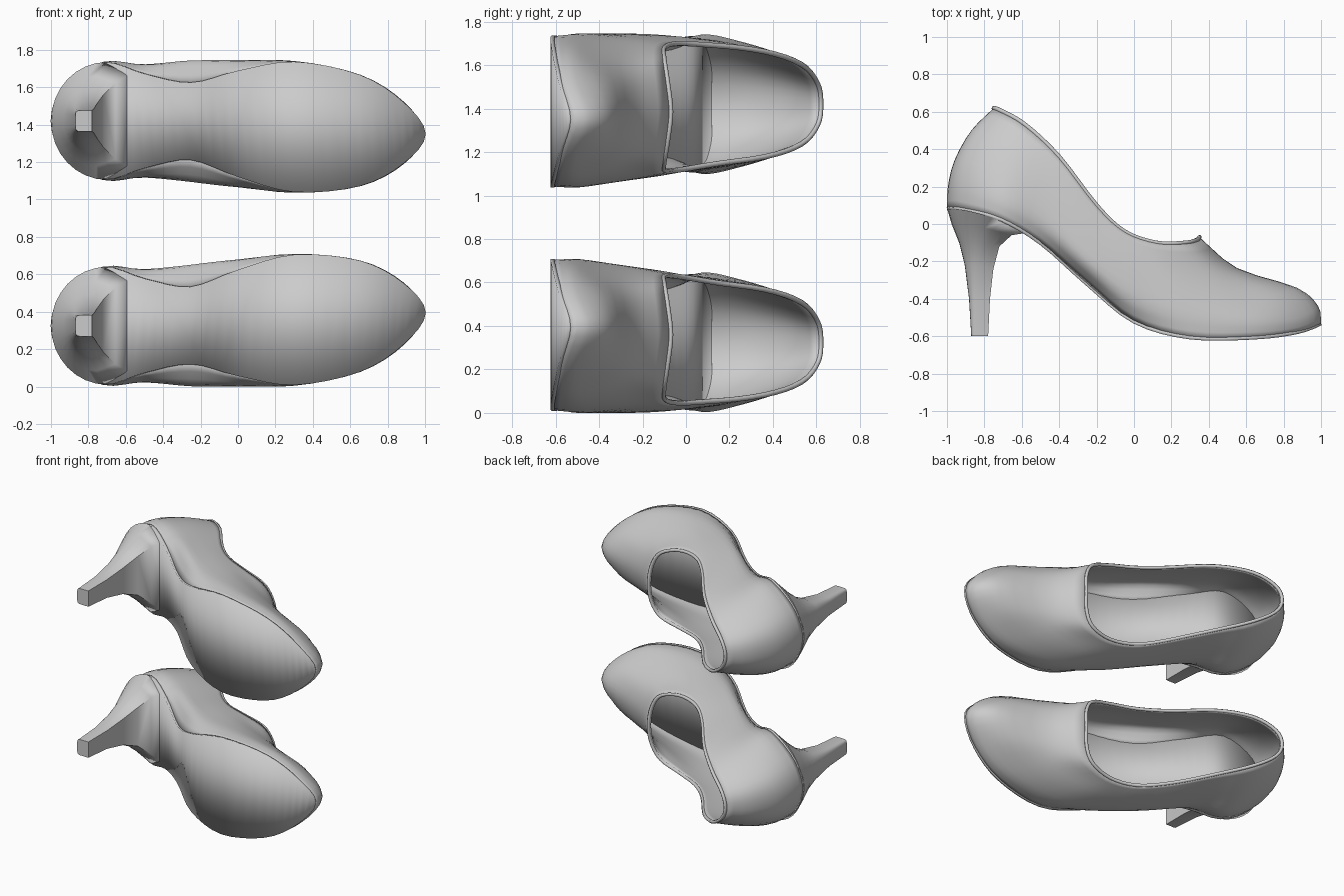
import bpy, math
from mathutils import Vector

if "Cube" in bpy.data.objects:
    bpy.data.objects.remove(bpy.data.objects["Cube"])

MID = 0.8725      # mirror plane between the two shoes
N = 72            # points around each loop
STEPS = 4         # subdivisions between key points

# Half loops from heel back to toe tip: (x, y, half width)
SOLE = [(-1, .085, 0), (-.93, .083, .19), (-.72, .03, .31), (-.5, -.1, .25), (-.25, -.32, .205),
        (0, -.52, .28), (.3, -.605, .345), (.65, -.605, .295), (.88, -.575, .165), (1, -.53, 0)]
LOW = [(-.995, .2, 0), (-.93, .2, .18), (-.72, .13, .315), (-.5, .0, .3), (-.25, -.23, .315),
       (0, -.42, .335), (.3, -.5, .352), (.65, -.52, .295), (.88, -.5, .165), (.985, -.44, 0)]
MIDDLE = [(-.96, .34, 0), (-.9, .34, .16), (-.7, .27, .28), (-.47, .13, .295), (-.23, -.12, .32),
          (0, -.28, .335), (.25, -.36, .33), (.58, -.41, .26), (.79, -.37, .145), (.87, -.34, 0)]
HIGH = [(-.87, .5, 0), (-.82, .49, .13), (-.65, .4, .24), (-.43, .25, .275), (-.21, 0, .305),
        (-.02, -.15, .32), (.18, -.22, .305), (.41, -.25, .225), (.51, -.24, .125), (.55, -.235, 0)]
RIM = [(-.75, .62, 0), (-.71, .605, .1), (-.58, .53, .19), (-.4, .36, .25), (-.2, .1, .285),
       (-.05, -.04, .3), (.12, -.1, .29), (.27, -.1, .24), (.335, -.085, .14), (.35, -.07, 0)]


def catmull(a, b, c, d, t):
    return 0.5 * (2 * b + (c - a) * t + (2 * a - 5 * b + 4 * c - d) * t * t
                  + (3 * b - a - 3 * c + d) * t ** 3)


def place(v):
    """Half width to local z, following the curved centre line of the foot."""
    centre = min(1.42, 1.405 - 0.055 * v.x)
    return Vector((v.x, v.y, v.z + centre - MID))


def loop(half):
    """Closed smooth loop from a half outline."""
    keys = [Vector(p) for p in half]
    keys += [Vector((p[0], p[1], -p[2])) for p in half[-2:0:-1]]
    n = len(keys)
    return [catmull(keys[i - 1], keys[i], keys[(i + 1) % n], keys[(i + 2) % n], s / STEPS)
            for i in range(n) for s in range(STEPS)]


def finish(name, data):
    """Link the part, shade it and mirror it to the second shoe."""
    ob = bpy.data.objects.new(name, data)
    ob.location.z = MID
    bpy.context.collection.objects.link(ob)
    if ob.type == 'MESH':
        bpy.ops.object.select_all(action='DESELECT')
        ob.select_set(True)
        bpy.context.view_layer.objects.active = ob
        bpy.ops.object.shade_smooth_by_angle(angle=math.radians(40))
    m = ob.modifiers.new("pair", 'MIRROR')
    m.use_axis = (False, False, True)
    m.use_mirror_merge = False
    return ob


def mesh_part(name, verts, faces, thickness=0, offset=-1):
    me = bpy.data.meshes.new(name)
    me.from_pydata(verts, [], faces)
    ob = finish(name, me)
    if thickness:
        s = ob.modifiers.new("thickness", 'SOLIDIFY')
        s.thickness = thickness
        s.offset = offset
    return ob


def bridge(rows, n):
    return [(r * n + i, r * n + (i + 1) % n, (r + 1) * n + (i + 1) % n, (r + 1) * n + i)
            for r in range(rows - 1) for i in range(n)]


def strip_part(name, pts, thickness):
    """Plate made of strips running across the loop."""
    faces = []
    for i in range(N // 2):
        quad = [i, i + 1, (N - i - 1) % N, (N - i) % N]
        faces.append(list(dict.fromkeys(quad)))
    return mesh_part(name, [place(p) for p in pts], faces, thickness, 0)


# Upper shell lofted from sole edge to opening
loops = [loop(h) for h in (SOLE, LOW, MIDDLE, HIGH, RIM)]
ext = ([[2 * a - b for a, b in zip(loops[0], loops[1])]] + loops
       + [[2 * a - b for a, b in zip(loops[-1], loops[-2])]])
rows = [[catmull(*(ext[r + k][i] for k in range(4)), s / 3) for i in range(N)]
        for r in range(4) for s in range(3)] + [loops[-1]]
mesh_part("shoe_upper", [place(p) for r in rows for p in r], bridge(len(rows), N), 0.018)

# Outsole and footbed
strip_part("outsole", [Vector((p.x, p.y - .003, p.z * 1.01)) for p in loops[0]], 0.018)
strip_part("footbed", [a.lerp(b, .25) * .985 for a, b in zip(loops[0], loops[1])], 0.01)

# Rolled binding around the opening
cu = bpy.data.curves.new("opening_binding", 'CURVE')
cu.dimensions = '3D'
cu.bevel_depth = 0.012
cu.bevel_resolution = 1
sp = cu.splines.new('POLY')
sp.points.add(N - 1)
for pt, p in zip(sp.points, loops[-1]):
    pt.co = (*place(Vector((p.x, p.y, p.z * .97))), 1)
sp.use_cyclic_u = True
finish("opening_binding", cu)

# Heel: D-shaped sections (back y, front y, back x, front x, half width, breast half width, roundness)
SECTIONS = [(.085, -.045, -1, -.56, .315, .26, 2), (.0, -.06, -.975, -.655, .24, .205, 2),
            (-.1, -.12, -.935, -.72, .165, .14, 2.2), (-.22, -.24, -.905, -.752, .105, .095, 3),
            (-.4, -.4, -.882, -.77, .07, .066, 4), (-.6, -.6, -.87, -.78, .057, .057, 6)]
H = 10
verts = []
for yb, yf, xb, xf, w, wf, e in SECTIONS:
    half = []
    xm = xb + .68 * (xf - xb)
    for k in range(H + 1):
        if k < 2:                                   # breast corner to widest point
            x, h = xf + (xm - xf) * k / 2, wf + (w - wf) * k / 2
        else:                                       # rounded back
            a = math.pi / 2 * (k - 2) / (H - 2)
            x = xm + (xb - xm) * math.sin(a) ** (2 / e)
            h = w * max(0, math.cos(a)) ** (2 / e) if k < H else 0
        t = (x - xb) / (xf - xb)
        half.append((x, yb + (yf - yb) * t ** 1.6, h))
    ring = half + [(x, y, -h) for x, y, h in half[-2::-1]]
    verts += [Vector((x, y, 1.42 - MID + h)) for x, y, h in ring]
M = 2 * H + 1
faces = bridge(len(SECTIONS), M)
faces += [[k, k + 1, M - 2 - k, M - 1 - k] for k in range(H - 1)] + [[H - 1, H, H + 1]]
base = (len(SECTIONS) - 1) * M
faces.append([base + k for k in range(M)][::-1])
heel = mesh_part("heel", verts, faces)
import bmesh
bm = bmesh.new()
bm.from_mesh(heel.data)
bmesh.ops.recalc_face_normals(bm, faces=bm.faces)
bm.to_mesh(heel.data)
bm.free()
